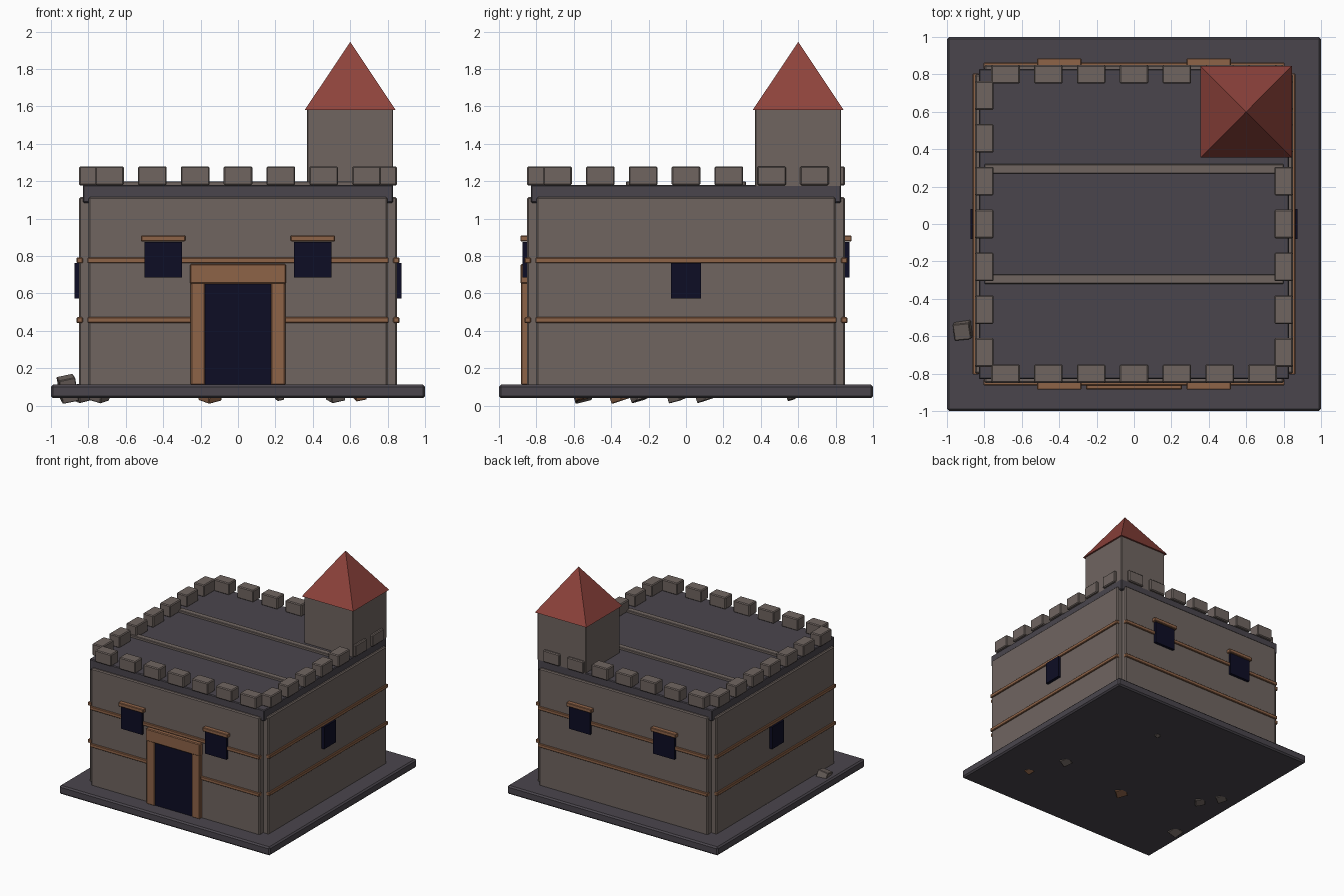
import bpy, bmesh, math
from mathutils import Euler

if "Cube" in bpy.data.objects:
    bpy.data.objects.remove(bpy.data.objects["Cube"])


def colour(name, rgb):
    m = bpy.data.materials.new(name)
    m.diffuse_color = (*rgb, 1)
    m.use_nodes = True
    m.node_tree.nodes["Principled BSDF"].inputs["Base Color"].default_value = m.diffuse_color
    return m


STONE = colour("warm grey stone", (0.160, 0.130, 0.118))
SLATE = colour("dark slate", (0.068, 0.060, 0.073))
WOOD = colour("brown wood", (0.270, 0.125, 0.064))
TILE = colour("red tile", (0.270, 0.056, 0.045))
NIGHT = colour("dark opening", (0.004, 0.004, 0.018))


def box(name, x, y, z, mat, bevel=0.0, rot=None):
    """Box from (min, max) ranges, with optional chamfer and tilt."""
    bm = bmesh.new()
    bmesh.ops.create_cube(bm, size=1)
    size = [r[1] - r[0] for r in (x, y, z)]
    bmesh.ops.scale(bm, vec=size, verts=bm.verts)
    if bevel:
        bmesh.ops.bevel(bm, geom=bm.edges[:], offset=bevel, segments=1,
                        profile=0.5, affect='EDGES')
    me = bpy.data.meshes.new(name)
    bm.to_mesh(me)
    bm.free()
    me.materials.append(mat)
    ob = bpy.data.objects.new(name, me)
    ob.location = [(r[0] + r[1]) / 2 for r in (x, y, z)]
    if rot:
        ob.rotation_euler = Euler(rot)
    bpy.context.collection.objects.link(ob)
    return ob


def span(a, b, s):
    """Mirror a range to the side given by s."""
    return (a, b) if s > 0 else (-b, -a)


# Ground slab and roof slab
box("ground_slab", (-1, 1), (-1, 1), (0.04, 0.113), SLATE, 0.012)
box("roof_slab", (-0.83, 0.83), (-0.83, 0.83), (1.085, 1.18), SLATE, 0.006)

# Four walls leaving a notch at each corner, with two wooden bands each
for s, fb, lr in ((-1, "front", "left"), (1, "back", "right")):
    box(fb + "_wall", (-0.80, 0.80), span(0.75, 0.85, s), (0.10, 1.115), STONE, 0.008)
    box(lr + "_wall", span(0.75, 0.85, s), (-0.80, 0.80), (0.10, 1.115), STONE, 0.008)
    for z in (0.458, 0.777):
        box(fb + "_band", (-0.805, 0.805), span(0.83, 0.863, s),
            (z - 0.015, z + 0.015), WOOD, 0.004)
        box(lr + "_band", span(0.83, 0.863, s), (-0.805, 0.805),
            (z - 0.015, z + 0.015), WOOD, 0.004)

    # Windows
    for x in (-0.4, 0.4):
        box(fb + "_window", (x - 0.10, x + 0.10), span(0.84, 0.873, s),
            (0.685, 0.875), NIGHT)
        box(fb + "_window_lintel", (x - 0.118, x + 0.118), span(0.84, 0.886, s),
            (0.878, 0.91), WOOD, 0.004)
    box(lr + "_window", span(0.84, 0.875, s), (-0.08, 0.08), (0.573, 0.762), NIGHT)

    # Seven battlements on every side
    for i in range(-3, 4):
        c = i * 0.229
        r = (c - 0.077, c + 0.077)
        box(fb + "_battlement", r, span(0.75, 0.85, s), (1.178, 1.28), STONE, 0.007)
        box(lr + "_battlement", span(0.75, 0.85, s), r, (1.178, 1.28), STONE, 0.007)

    # Roof beam and door post
    box("roof_beam", (-0.80, 0.80), span(0.27, 0.32, s), (1.17, 1.2), STONE, 0.004)
    box("door_post", span(0.176, 0.253, s), (-0.882, -0.84), (0.11, 0.66), WOOD, 0.006)

# Doorway
box("door", (-0.178, 0.178), (-0.872, -0.84), (0.113, 0.655), NIGHT)
box("door_lintel", (-0.257, 0.257), (-0.886, -0.84), (0.652, 0.757), WOOD, 0.006)

# Corner tower with a four-sided roof
box("tower", (0.37, 0.83), (0.37, 0.83), (1.17, 1.59), STONE, 0.004)
bm = bmesh.new()
bmesh.ops.create_cone(bm, cap_ends=True, segments=4, radius1=0.244 * math.sqrt(2),
                      radius2=0, depth=0.365)
bmesh.ops.rotate(bm, verts=bm.verts,
                 matrix=Euler((0, 0, math.pi / 4)).to_matrix())
me = bpy.data.meshes.new("tower_roof")
bm.to_mesh(me)
bm.free()
me.materials.append(TILE)
roof = bpy.data.objects.new("tower_roof", me)
roof.location = (0.60, 0.60, 1.7625)
bpy.context.collection.objects.link(roof)

# Loose rubble, mostly sunk in the slab: x, y, z, size, height, turn, wood
rubble = [
    (-0.91, -0.56, 0.090, 0.09, 0.13, 0.1, 0),
    (-0.84, 0.10, 0.068, 0.08, 0.08, 0.6, 0),
    (-0.74, -0.05, 0.062, 0.08, 0.07, 0.9, 0),
    (0.52, -0.25, 0.058, 0.08, 0.06, 0.4, 0),
    (0.22, 0.56, 0.056, 0.04, 0.05, 0.3, 0),
    (-0.15, -0.35, 0.062, 0.09, 0.07, 0.7, 1),
    (0.65, -0.56, 0.058, 0.06, 0.05, 0.2, 1),
]
for x, y, z, w, h, turn, wood in rubble:
    box("rubble", (x - w / 2, x + w / 2), (y - w / 2, y + w / 2),
        (z - h / 2, z + h / 2), WOOD if wood else STONE, 0.004,
        (0.25, -0.2, turn))
